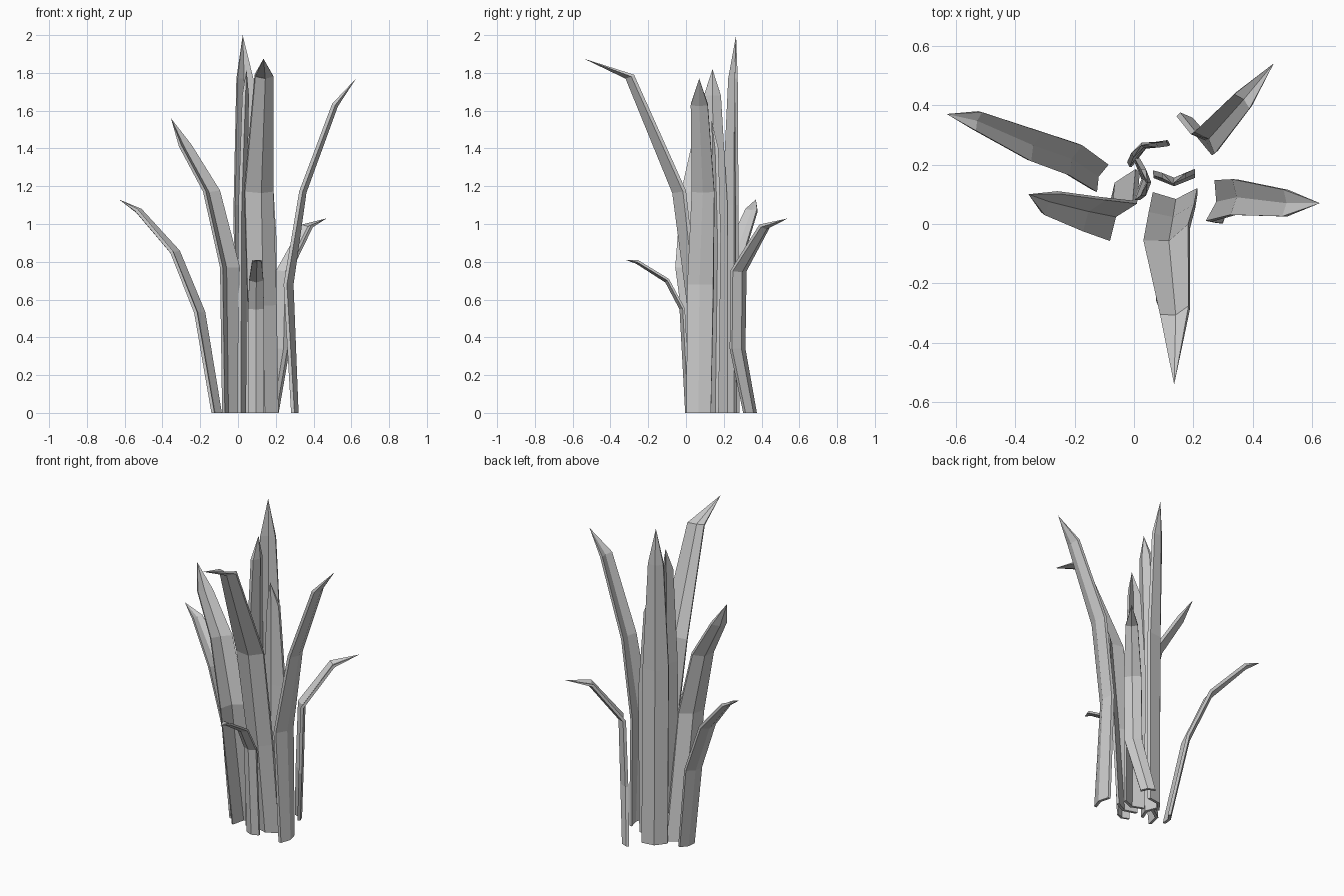
import bpy
from math import radians, sin, cos
from mathutils import Vector


def leaf(name, stations, tip, thick=0.018, fold=0.2):
    """Folded low-poly blade: stations are (x, y, z, width, facing angle), closing in a point."""
    centres = [Vector(s[:3]) for s in stations] + [Vector(tip)]
    verts, faces = [], []
    n = len(stations)
    for i, (x, y, z, w, a) in enumerate(stations):
        side = Vector((-sin(radians(a)), cos(radians(a)), 0))
        tangent = (centres[i + 1] - centres[max(i - 1, 0)]).normalized()
        out = side.cross(tangent).normalized()
        if i == 0:
            out = Vector((cos(radians(a)), sin(radians(a)), 0))
        for face_side in (1, -1):
            for k in (-1, 0, 1):
                lift = fold * w * (0.5 - abs(k)) + face_side * thick / 2
                kk = k * face_side
                verts.append(centres[i] + side * (kk * w / 2) + out * lift)
    verts.append(centres[-1])
    for i in range(n):
        for j in range(6):
            a, b = i * 6 + j, i * 6 + (j + 1) % 6
            if i < n - 1:
                faces.append((a, b, b + 6, a + 6))
            else:
                faces.append((a, b, len(verts) - 1))
    faces += [(4, 1, 0, 5), (3, 2, 1, 4)]
    mesh = bpy.data.meshes.new(name)
    mesh.from_pydata(verts, [], faces)
    obj = bpy.data.objects.new(name, mesh)
    bpy.context.collection.objects.link(obj)


# Upright inner leaves
leaf("tall_back_leaf", [(.045, .25, 0, .15, 120), (.04, .248, 1.1, .15, 118),
                        (.033, .257, 1.77, .09, 112)], (.025, .265, 2.0))
leaf("inner_left_leaf", [(.02, .15, 0, .14, 0), (.025, .15, 1.1, .14, 0),
                         (.04, .14, 1.68, .09, 0)], (.045, .14, 1.82))
leaf("inner_right_leaf", [(.135, .15, 0, .14, 270), (.135, .16, .9, .14, 272),
                          (.135, .155, 1.4, .08, 270)], (.13, .135, 1.55))

# Large arching leaves
leaf("front_arching_leaf", [(.14, .09, 0, .15, 275), (.13, .03, .57, .155, 280),
                            (.115, -.05, 1.17, .16, 290), (.14, -.305, 1.78, .10, 287)],
     (.135, -.54, 1.875))
leaf("right_arching_leaf", [(.302, .067, 0, .13, 358), (.275, .075, .68, .14, 348),
                            (.345, .09, 1.17, .12, 357), (.515, .07, 1.63, .09, 357)],
     (.625, .07, 1.77), fold=0.15)
leaf("left_arching_leaf", [(-.045, .125, 0, .155, 145), (-.055, .02, .77, .155, 144),
                           (-.15, .04, 1.17, .13, 144), (-.285, .075, 1.41, .09, 142)],
     (-.355, .10, 1.56))

# Shorter outer leaves
leaf("left_outer_leaf", [(-.12, .16, 0, .10, 157), (-.21, .22, .53, .11, 157),
                         (-.34, .265, .85, .105, 159), (-.53, .348, 1.07, .065, 161)],
     (-.63, .37, 1.13), fold=0.15)
leaf("back_outer_leaf", [(.185, .345, 0, .085, 45), (.24, .28, .34, .10, 45),
                         (.25, .285, .75, .10, 43), (.37, .42, .985, .07, 47)],
     (.47, .54, 1.03))
leaf("front_short_leaf", [(.095, .01, 0, .085, 270), (.095, -.02, .55, .085, 270),
                          (.097, -.10, .70, .075, 270), (.1, -.26, .80, .05, 270)],
     (.1, -.32, .81), thick=0.012)
